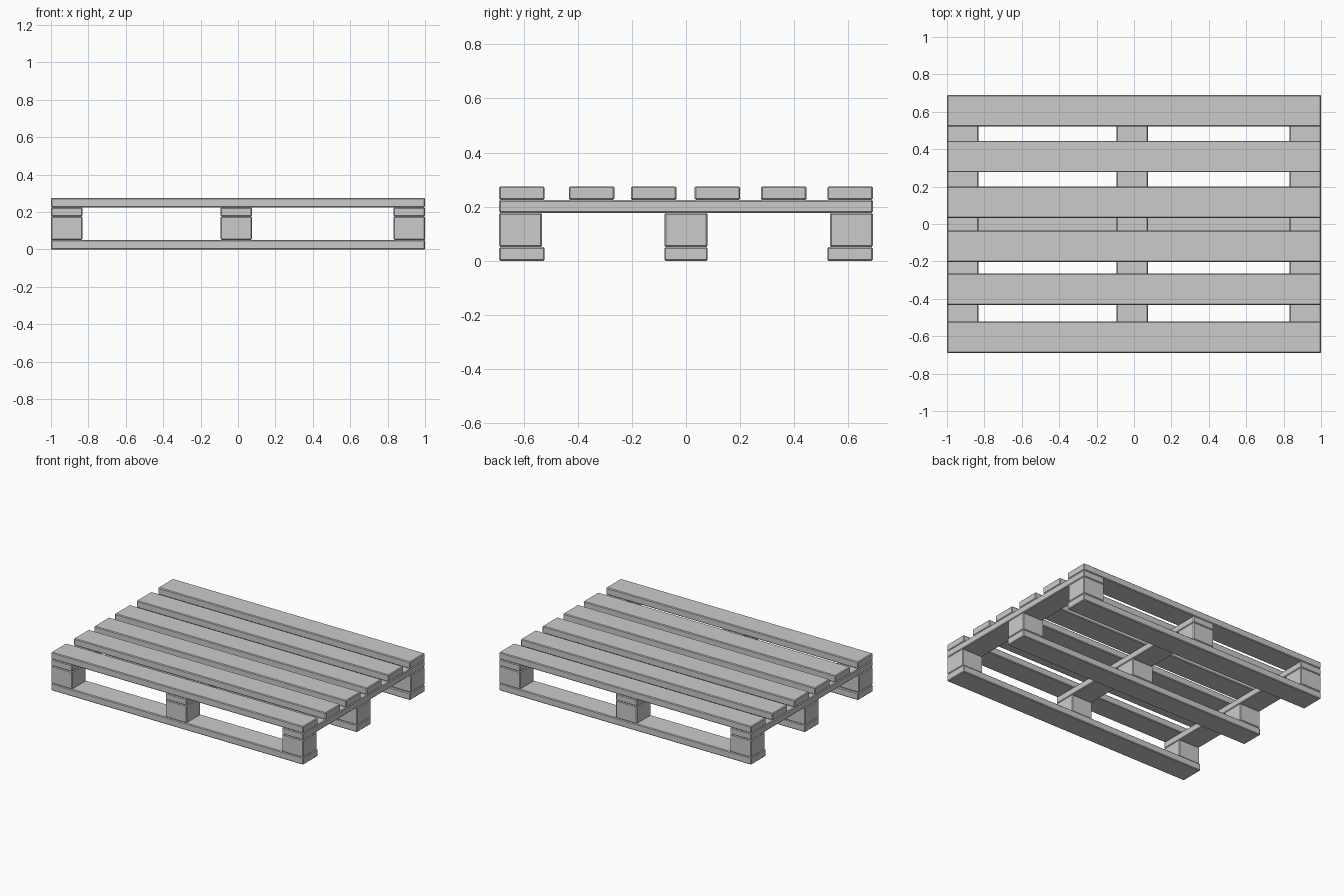
import bpy

if "Cube" in bpy.data.objects:
    bpy.data.objects.remove(bpy.data.objects["Cube"])

BEVEL = 0.005


def box(name, x0, x1, y0, y1, z0, z1):
    """Plank or block with softly chamfered edges, given by its extents."""
    bpy.ops.mesh.primitive_cube_add(
        size=1, location=((x0 + x1) / 2, (y0 + y1) / 2, (z0 + z1) / 2))
    ob = bpy.context.object
    ob.name = name
    ob.scale = (x1 - x0, y1 - y0, z1 - z0)
    bpy.ops.object.transform_apply(location=False, rotation=False, scale=True)
    mod = ob.modifiers.new("chamfer", 'BEVEL')
    mod.width = BEVEL
    mod.segments = 1
    return ob


# Layer heights from the ground up
Z_BOTTOM, Z_BLOCK, Z_CROSS, Z_TOP = 0.051, 0.177, 0.225, 0.275
HALF_Y = 0.69
x_spans = [(-1.0, -0.832), (-0.093, 0.075), (0.832, 1.0)]

# Bottom skids along x
for i, (y0, y1) in enumerate([(-HALF_Y, -0.522), (-0.08, 0.08), (0.522, HALF_Y)]):
    box(f"bottom_skid_{i + 1}", -1, 1, y0, y1, 0, Z_BOTTOM)

# Nine spacer blocks
for i, (x0, x1) in enumerate(x_spans):
    for j, (y0, y1) in enumerate([(-HALF_Y, -0.532), (-0.079, 0.079), (0.532, HALF_Y)]):
        box(f"spacer_block_{i + 1}_{j + 1}", x0, x1, y0, y1, Z_BOTTOM, Z_BLOCK)

# Cross boards along y
for i, (x0, x1) in enumerate(x_spans):
    box(f"cross_board_{i + 1}", x0, x1, -HALF_Y, HALF_Y, Z_BLOCK, Z_CROSS)

# Top deck boards along x
for i, y in enumerate([-0.606, -0.349, -0.119, 0.116, 0.361, 0.606]):
    box(f"deck_board_{i + 1}", -1, 1, y - 0.084, y + 0.084, Z_CROSS, Z_TOP)
